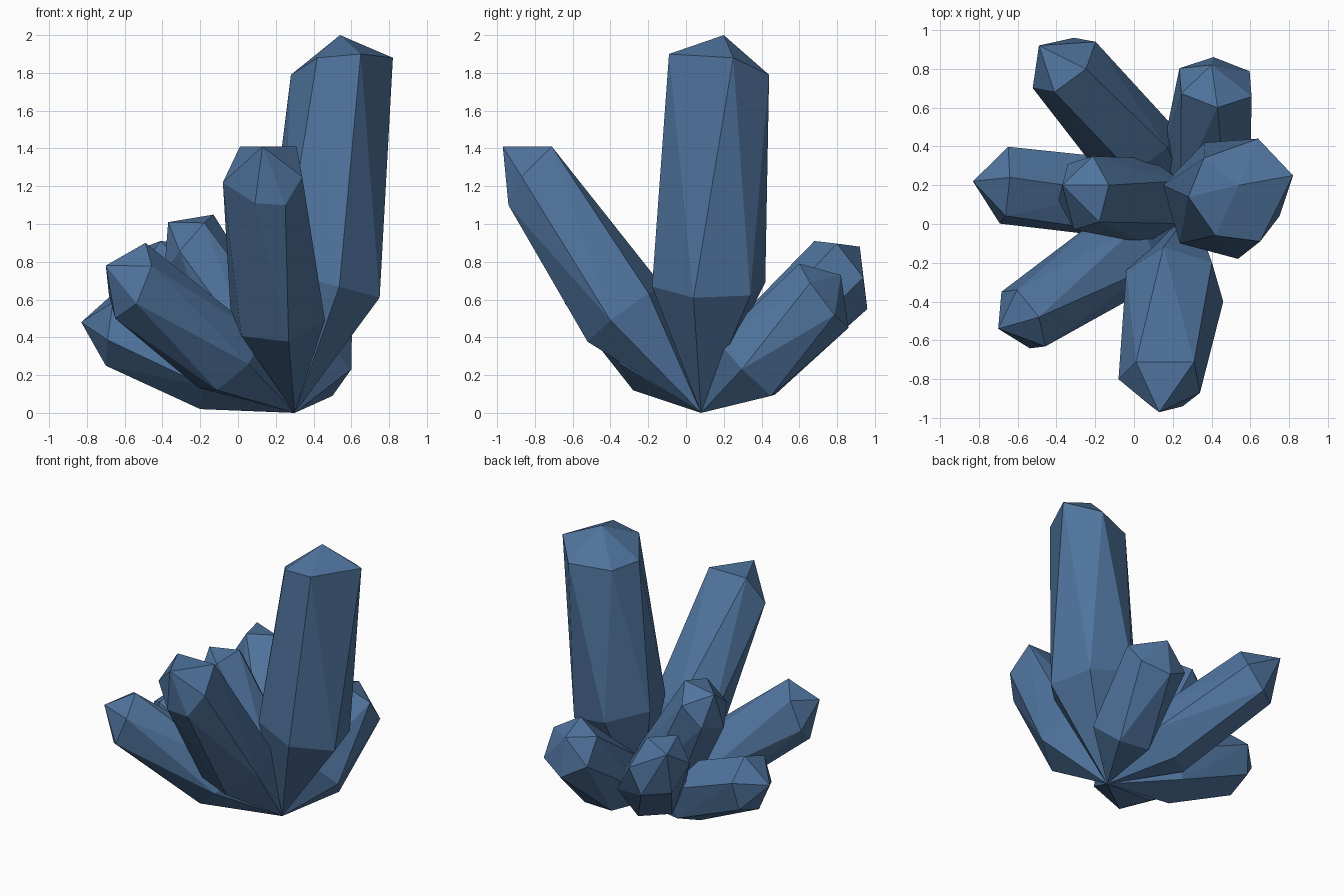
import bpy, bmesh, math
from mathutils import Vector

if "Cube" in bpy.data.objects:
    bpy.data.objects.remove(bpy.data.objects["Cube"])

ROOT = Vector((0.30, 0.08, 0.0))   # every crystal grows from this point
SIDES = 6

mat = bpy.data.materials.new("blue_crystal")
mat.diffuse_color = (0.08, 0.175, 0.34, 1)
mat.use_nodes = True
mat.node_tree.nodes["Principled BSDF"].inputs["Base Color"].default_value = mat.diffuse_color


def ring(axis, centre, radius, corner):
    """Slightly tilted hexagon around the axis with one corner at the given point."""
    centre = Vector(centre)
    arm = Vector(corner) - centre
    side = axis.cross(arm).normalized() * radius
    turns = [2 * math.pi * i / SIDES for i in range(SIDES)]
    return [centre + arm * math.cos(t) + side * math.sin(t) for t in turns]


def crystal(name, tip, upper, lower):
    """Pointed prism: root point, wide lower ring, upper ring and tip.
    The upper ring is (centre, radius, corner) or six hand-placed corners."""
    tip = Vector(tip)
    axis = (tip - ROOT).normalized()
    top = ring(axis, *upper) if len(upper) == 3 else upper
    bm = bmesh.new()
    for p in [ROOT, tip, *top, *ring(axis, *lower)]:
        bm.verts.new(p)
    bmesh.ops.convex_hull(bm, input=bm.verts)
    bmesh.ops.recalc_face_normals(bm, faces=bm.faces)
    me = bpy.data.meshes.new(name)
    bm.to_mesh(me)
    bm.free()
    me.materials.append(mat)
    bpy.context.collection.objects.link(bpy.data.objects.new(name, me))


# the two big crystals have irregular upper rings
crystal("tall_crystal", (0.54, 0.20, 2.0),
        [(0.65, -0.09, 1.90), (0.82, 0.25, 1.88), (0.64, 0.44, 1.79),
         (0.36, 0.34, 1.77), (0.28, 0.14, 1.79), (0.42, -0.06, 1.88)],
        ((0.45, 0.12, 0.68), 0.31, (0.75, 0.04, 0.61)))
crystal("front_crystal", (0.13, -0.97, 1.41),
        [(0.01, -0.71, 1.41), (0.31, -0.71, 1.41), (0.34, -0.87, 1.25),
         (0.25, -0.94, 1.10), (0.09, -0.94, 1.11), (-0.08, -0.80, 1.22)],
        ((0.21, -0.32, 0.52), 0.25, (0.46, -0.40, 0.49)))
# smaller crystals: tip, then (centre, radius, corner) for both rings
crystal("front_left_crystal", (-0.70, -0.54, 0.78),
        ((-0.57, -0.49, 0.70), 0.19, (-0.49, -0.48, 0.90)),
        ((-0.04, -0.14, 0.27), 0.23, (-0.11, -0.28, 0.12)))
crystal("left_crystal", (-0.83, 0.22, 0.48),
        ((-0.67, 0.20, 0.45), 0.21, (-0.64, 0.24, 0.65)),
        ((-0.13, 0.14, 0.22), 0.22, (-0.20, 0.12, 0.02)))
crystal("middle_crystal", (-0.37, 0.20, 1.01),
        ((-0.26, 0.16, 0.90), 0.20, (-0.13, 0.20, 1.05)),
        ((0.07, 0.12, 0.35), 0.23, (0.08, 0.34, 0.35)))
crystal("back_left_crystal", (-0.49, 0.92, 0.88),
        ((-0.36, 0.82, 0.73), 0.19, (-0.41, 0.68, 0.91)),
        ((0.02, 0.37, 0.30), 0.23, (0.05, 0.48, 0.12)))
crystal("back_right_crystal", (0.40, 0.82, 0.73),
        ((0.42, 0.73, 0.62), 0.21, (0.43, 0.60, 0.79)),
        ((0.37, 0.32, 0.24), 0.23, (0.50, 0.45, 0.09)))
